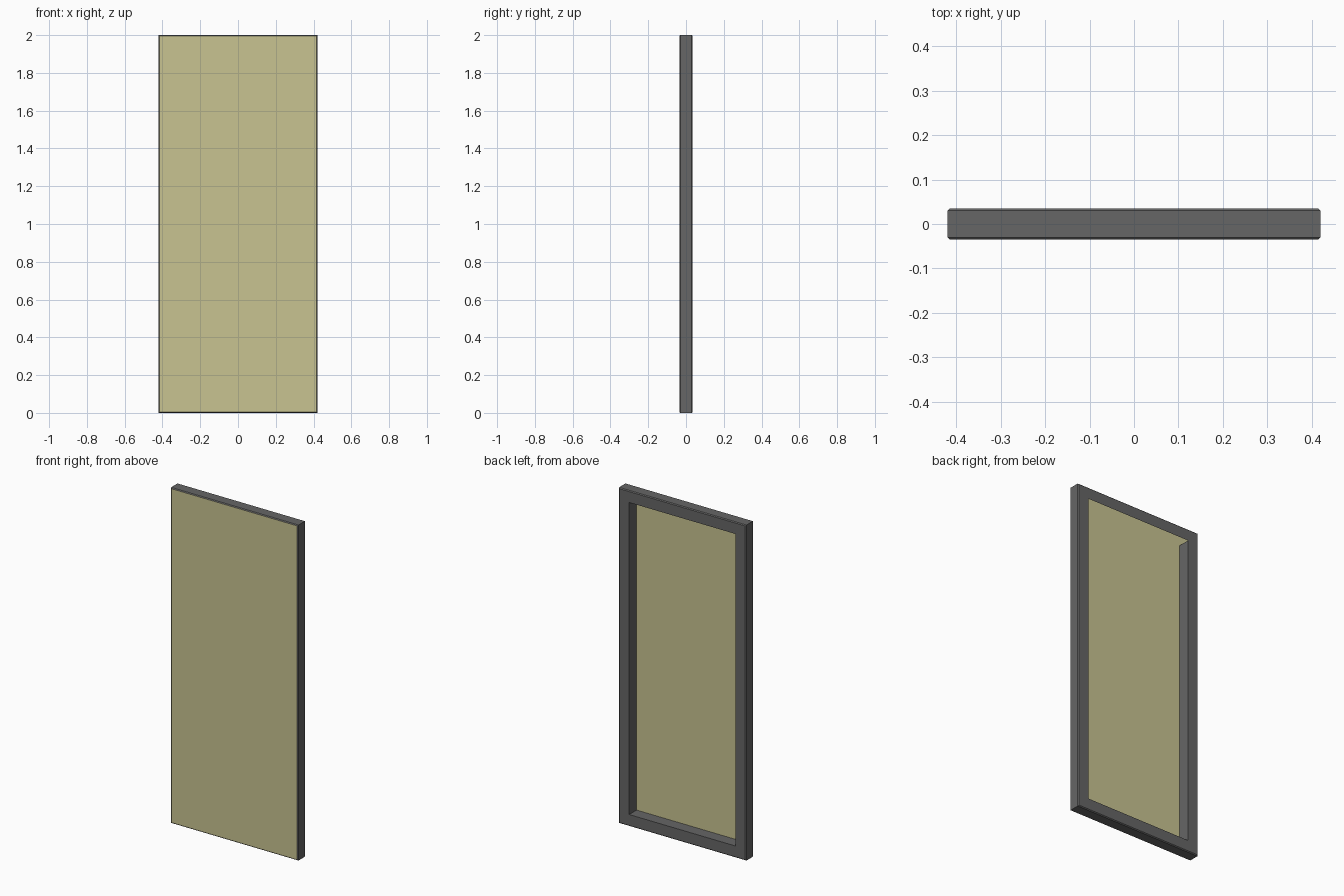
import bpy, bmesh

if "Cube" in bpy.data.objects:
    bpy.data.objects.remove(bpy.data.objects["Cube"])

W, H, D = 0.42, 2.0, 0.035      # half width, height, half depth
BAR, CH = 0.07, 0.005           # frame bar width, edge chamfer


def material(name, color):
    m = bpy.data.materials.new(name)
    m.diffuse_color = (*color, 1)
    m.use_nodes = True
    m.node_tree.nodes["Principled BSDF"].inputs["Base Color"].default_value = m.diffuse_color
    return m


def rect_loop(bm, inset, y):
    x, z0, z1 = W - inset, inset, H - inset
    return [bm.verts.new(p) for p in
            ((-x, y, z0), (x, y, z0), (x, y, z1), (-x, y, z1))]


def add_object(bm, name, mat):
    me = bpy.data.meshes.new(name)
    bm.to_mesh(me)
    bm.free()
    me.materials.append(mat)
    ob = bpy.data.objects.new(name, me)
    bpy.context.collection.objects.link(ob)


# Frame: chamfered bar profile carried round the rectangle, open behind the panel
bm = bmesh.new()
profile = [(CH, -D), (0, CH - D), (0, D - CH), (CH, D), (BAR, D), (BAR, -D)]
loops = [rect_loop(bm, *p) for p in profile]
for k, (a, b) in enumerate(zip(loops, loops[1:])):
    for i in range(4):
        if k == len(loops) - 2 and i == 2:
            continue            # top bar is open on its underside
        j = (i + 1) % 4
        bm.faces.new((a[j], a[i], b[i], b[j]))
add_object(bm, "frame", material("dark_grey", (0.133, 0.133, 0.133)))

# Front panel: flat sheet closing the front of the frame
bm = bmesh.new()
bm.faces.new(rect_loop(bm, CH, -D))
add_object(bm, "front_panel", material("pale_olive", (0.58, 0.55, 0.285)))
